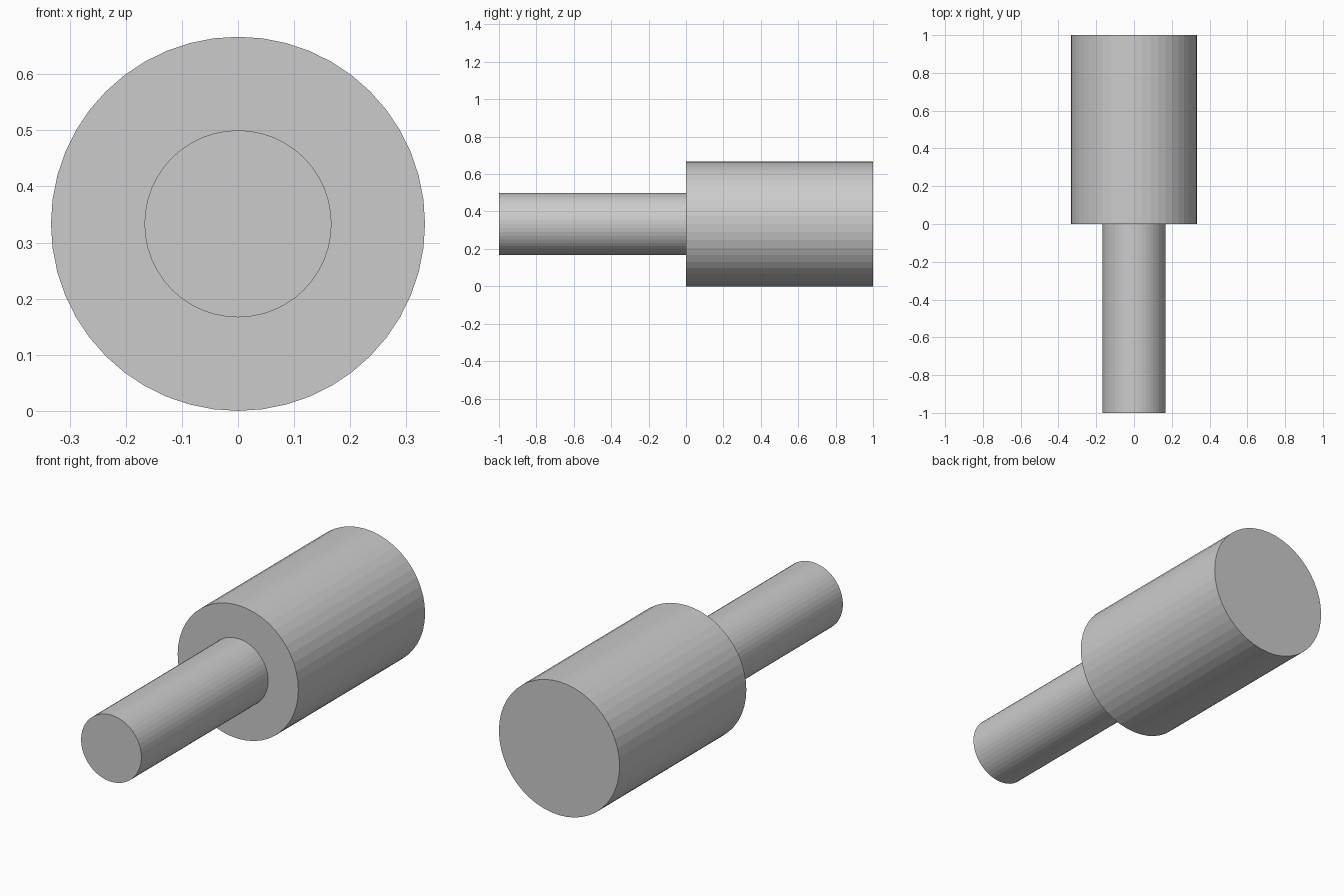
import bpy, bmesh
from math import tau
from mathutils import Matrix

if "Cube" in bpy.data.objects:
    bpy.data.objects.remove(bpy.data.objects["Cube"])

SIDES = 48
AXIS_Z = 1 / 3

# Stepped shaft profile: (radius, y) from the thin front end to the thick back end
PROFILE = [(1 / 6, -1.0), (1 / 6, 0.0), (1 / 3, 0.0), (1 / 3, 1.0)]

bm = bmesh.new()
rings = []
for radius, y in PROFILE:
    ring = []
    for i in range(SIDES):
        turn = Matrix.Rotation(tau * i / SIDES, 3, 'Y')
        p = turn @ Matrix.Identity(3).col[0] * radius
        ring.append(bm.verts.new((p.x, y, p.z + AXIS_Z)))
    rings.append(ring)

# Side walls and the shoulder
for a, b in zip(rings, rings[1:]):
    for i in range(SIDES):
        j = (i + 1) % SIDES
        bm.faces.new((a[i], a[j], b[j], b[i]))

# Flat end caps
bm.faces.new(rings[0])
bm.faces.new(rings[-1])
bmesh.ops.recalc_face_normals(bm, faces=bm.faces)

mesh = bpy.data.meshes.new("stepped_shaft")
bm.to_mesh(mesh)
bm.free()
bpy.context.collection.objects.link(bpy.data.objects.new("stepped_shaft", mesh))
